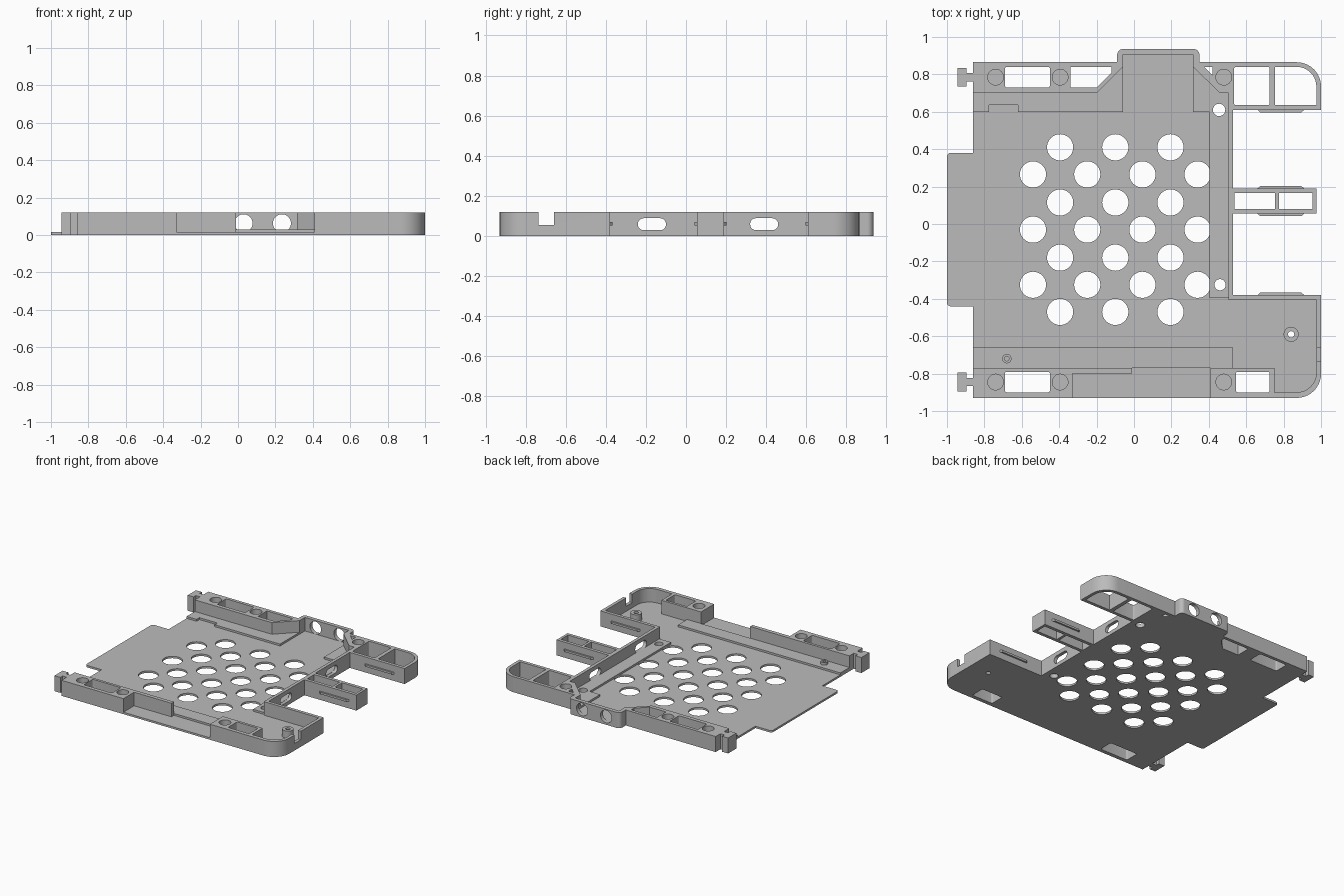
import bpy, bmesh, math
from mathutils import Vector

cube = bpy.data.objects.get("Cube")
if cube:
    bpy.data.objects.remove(cube)

grey = bpy.data.materials.new("light_grey_plastic")
grey.use_nodes = True
COLOR = (0.5, 0.5, 0.5, 1)
grey.diffuse_color = COLOR
grey.node_tree.nodes["Principled BSDF"].inputs["Base Color"].default_value = COLOR

FLOOR, LEDGE, MID, TOP = 0.015, 0.03, 0.05, 0.12


def fillet(points, steps=10):
    """Closed outline; a third number on a point rounds that corner."""
    out = []
    for i, p in enumerate(points):
        c = Vector(p[:2])
        if len(p) == 2:
            out.append(c)
            continue
        r = p[2]
        a = (Vector(points[i - 1][:2]) - c).normalized()
        b = (Vector(points[(i + 1) % len(points)][:2]) - c).normalized()
        centre = c + (a + b) * r
        for k in range(steps + 1):
            t = k / steps * math.pi / 2
            out.append(centre - b * r * math.cos(t) - a * r * math.sin(t))
    return out


def rect(x0, x1, y0, y1, r=0):
    pts = [(x0, y0), (x1, y0), (x1, y1), (x0, y1)]
    return fillet([(*p, r) for p in pts], 5) if r else [Vector(p) for p in pts]


def circle(x, y, r, n=40):
    return [Vector((x + r * math.cos(math.tau * k / n),
                    y + r * math.sin(math.tau * k / n))) for k in range(n)]


def prism(name, loops, z0, z1):
    """Extrude the first loop, with the other loops as holes."""
    curve = bpy.data.curves.new(name, 'CURVE')
    curve.dimensions, curve.fill_mode = '2D', 'BOTH'
    curve.extrude = (z1 - z0) / 2
    for pts in loops:
        s = curve.splines.new('POLY')
        s.points.add(len(pts) - 1)
        for sp, p in zip(s.points, pts):
            sp.co = (p.x, p.y, 0, 1)
        s.use_cyclic_u = True
    temp = bpy.data.objects.new(name + "_outline", curve)
    bpy.context.collection.objects.link(temp)
    bpy.context.view_layer.update()
    graph = bpy.context.evaluated_depsgraph_get()
    mesh = bpy.data.meshes.new_from_object(temp.evaluated_get(graph))
    bpy.data.objects.remove(temp)
    bm = bmesh.new()
    bm.from_mesh(mesh)
    bmesh.ops.remove_doubles(bm, verts=bm.verts, dist=1e-5)
    bmesh.ops.translate(bm, verts=bm.verts, vec=(0, 0, (z0 + z1) / 2))
    bmesh.ops.recalc_face_normals(bm, faces=bm.faces)
    bm.to_mesh(mesh)
    bm.free()
    mesh.materials.clear()
    mesh.materials.append(grey)
    obj = bpy.data.objects.new(name, mesh)
    bpy.context.collection.objects.link(obj)
    return obj


def cut(obj, cutter):
    mod = obj.modifiers.new("cut", 'BOOLEAN')
    mod.operation, mod.solver, mod.object = 'DIFFERENCE', 'EXACT', cutter
    bpy.context.view_layer.objects.active = obj
    bpy.ops.object.modifier_apply(modifier=mod.name)
    bpy.data.objects.remove(cutter)


# Through holes shared by the plate and the parts above it
vents = [circle(x, y, 0.07) for x in (-0.395, -0.10, 0.195) for y in (0.41, 0.115, -0.18, -0.47)]
vents += [circle(x, y, 0.07) for x in (-0.54, -0.25, 0.045, 0.34) for y in (0.265, -0.03, -0.325)]
screws = [circle(0.455, 0.61, 0.033), circle(0.46, -0.325, 0.03)]
rear_pockets = [rect(-0.69, -0.45, 0.73, 0.84, 0.01),
                fillet([(-0.34, 0.73), (-0.2, 0.73), (-0.12, 0.81), (-0.12, 0.84), (-0.34, 0.84)]),
                fillet([(0.375, 0.84), (0.42, 0.795), (0.42, 0.84)])]
front_pocket = rect(-0.69, -0.45, -0.90, -0.79, 0.01)
corner_pocket = rect(0.545, 0.725, -0.90, -0.79, 0.01)
boss_hole = circle(0.84, -0.59, 0.017, 20)

# Perforated base plate with side tab and rear bump
plate = fillet([(-0.86, -0.93), (1, -0.93, 0.13), (1, -0.38), (0.53, -0.38), (0.53, 0.865),
                (0.35, 0.865), (0.35, 0.935, 0.03), (-0.09, 0.935, 0.03), (-0.09, 0.865),
                (-0.86, 0.865), (-0.86, 0.38), (-1, 0.38, 0.02), (-1, -0.44, 0.02), (-0.86, -0.44)])
prism("base_plate", [plate] + vents + screws + rear_pockets
      + [front_pocket, corner_pocket, boss_hole], 0, FLOOR)

# Low raised ledges
prism("front_ledge", [rect(-0.86, 0.53, -0.77, -0.66)], FLOOR, LEDGE)
prism("rear_ledge", [fillet([(-0.86, 0.60), (-0.775, 0.60), (-0.775, 0.635), (-0.62, 0.635),
                             (-0.62, 0.60), (-0.06, 0.60), (-0.06, 0.84), (-0.2, 0.70),
                             (-0.86, 0.70)])], FLOOR, LEDGE)
prism("side_ledge", [fillet([(0.405, -0.395), (0.505, -0.395), (0.505, 0.70), (0.46, 0.70),
                             (0.315, 0.84), (0.315, 0.60), (0.405, 0.60)])] + screws,
      FLOOR, LEDGE)


def rail(name, outline, pockets, sockets):
    """Full-height rail: pockets go right through, round sockets are blind."""
    prism(name + "_lower", [outline] + pockets, FLOOR, MID)
    return prism(name + "_upper", [outline] + pockets
                 + [circle(x, y, 0.042) for x, y in sockets], MID, TOP)


# Rear rail, with the bump wall built separately so that its ports can be cut
rail("rear_left_rail", fillet([(-0.86, 0.70), (-0.2, 0.70), (-0.06, 0.84), (-0.06, 0.865),
                               (-0.86, 0.865)]), rear_pockets[:2],
     [(-0.74, 0.785), (-0.395, 0.785)])
rail("rear_right_rail", fillet([(0.315, 0.84), (0.46, 0.70), (0.53, 0.70), (0.53, 0.865),
                                (0.315, 0.865)]), rear_pockets[2:], [(0.48, 0.785)])
bump = prism("rear_bump_wall", [fillet([
    (-0.09, 0.865), (-0.06, 0.865), (-0.06, 0.905), (0.315, 0.905), (0.315, 0.865),
    (0.35, 0.865), (0.35, 0.935, 0.03), (-0.09, 0.935, 0.03)])], FLOOR, TOP)
for x in (0.03, 0.235):
    port = prism("port_cutter", [circle(0, 0, 0.048)], -0.1, 0.1)
    port.rotation_euler.x = math.pi / 2
    port.location = (x, 0.92, 0.063)
    cut(bump, port)

# Front rails
rail("front_left_rail", fillet([(-0.86, -0.93), (-0.33, -0.93), (-0.33, -0.80), (-0.01, -0.80),
                                (-0.01, -0.77), (-0.86, -0.77)]), [front_pocket],
     [(-0.74, -0.845), (-0.395, -0.845)])
rail("front_right_rail", rect(0.41, 0.75, -0.93, -0.77), [corner_pocket], [(0.48, -0.845)])

# Rounded corner bay wall with a cable notch
bay = prism("corner_bay_wall", [fillet([
    (0.75, -0.93), (1, -0.93, 0.13), (1, -0.38), (0.505, -0.38), (0.505, -0.405),
    (0.975, -0.405), (0.975, -0.90, 0.105), (0.75, -0.90)])], FLOOR, TOP)
cut(bay, prism("notch_cutter", [rect(0.9, 1.1, -0.735, -0.66)], 0.055, 0.2))

# Slotted side wall
wall = prism("side_wall", [rect(0.505, 0.53, -0.38, 0.70)], FLOOR, TOP)
for y in (-0.17, 0.39):
    slot = prism("slot_cutter", [rect(-0.03, 0.03, -0.07, 0.07, 0.029)], -0.1, 0.1)
    slot.rotation_euler.y = math.pi / 2
    slot.location = (0.52, y, 0.058)
    cut(wall, slot)

# Open-framed side arms
prism("rear_arm", [fillet([(0.53, 0.61), (1, 0.61), (1, 0.865, 0.13), (0.53, 0.865)]),
                   rect(0.535, 0.725, 0.635, 0.84, 0.01),
                   fillet([(0.755, 0.635), (0.975, 0.635), (0.975, 0.84, 0.105), (0.755, 0.84)])],
      0, TOP)
prism("middle_arm", [rect(0.53, 0.975, 0.055, 0.19), rect(0.537, 0.755, 0.08, 0.165),
                     rect(0.775, 0.955, 0.08, 0.165)], 0, TOP)

# Thin snap ridges on the arms
for name, y, d in (("bay", -0.38, 1), ("middle_front", 0.055, -1),
                   ("middle_rear", 0.19, 1), ("rear", 0.61, -1)):
    prism(name + "_snap_ridge", [fillet([(0.66, y), (0.91, y), (0.895, y + d * 0.013),
                                         (0.675, y + d * 0.013)])], 0.052, 0.068)

# Screw bosses
prism("corner_boss", [circle(0.84, -0.59, 0.04), boss_hole], FLOOR, 0.07)
prism("front_boss", [circle(-0.68, -0.72, 0.025, 24), circle(-0.68, -0.72, 0.012, 16)],
      LEDGE, 0.05)

# T-shaped clips on the left edge of the rails
for name, y in (("front", -0.845), ("rear", 0.785)):
    prism(name + "_clip", [fillet([
        (-0.86, y - 0.022), (-0.86, y + 0.022), (-0.895, y + 0.022), (-0.895, y + 0.05),
        (-0.945, y + 0.05), (-0.945, y - 0.05), (-0.895, y - 0.05), (-0.895, y - 0.022)])], 0, TOP)

# Smooth the curved walls and keep the edges sharp
for obj in bpy.context.scene.objects:
    if obj.type == 'MESH':
        obj.select_set(True)
        bpy.context.view_layer.objects.active = obj
bpy.ops.object.shade_smooth_by_angle(angle=math.radians(30))
